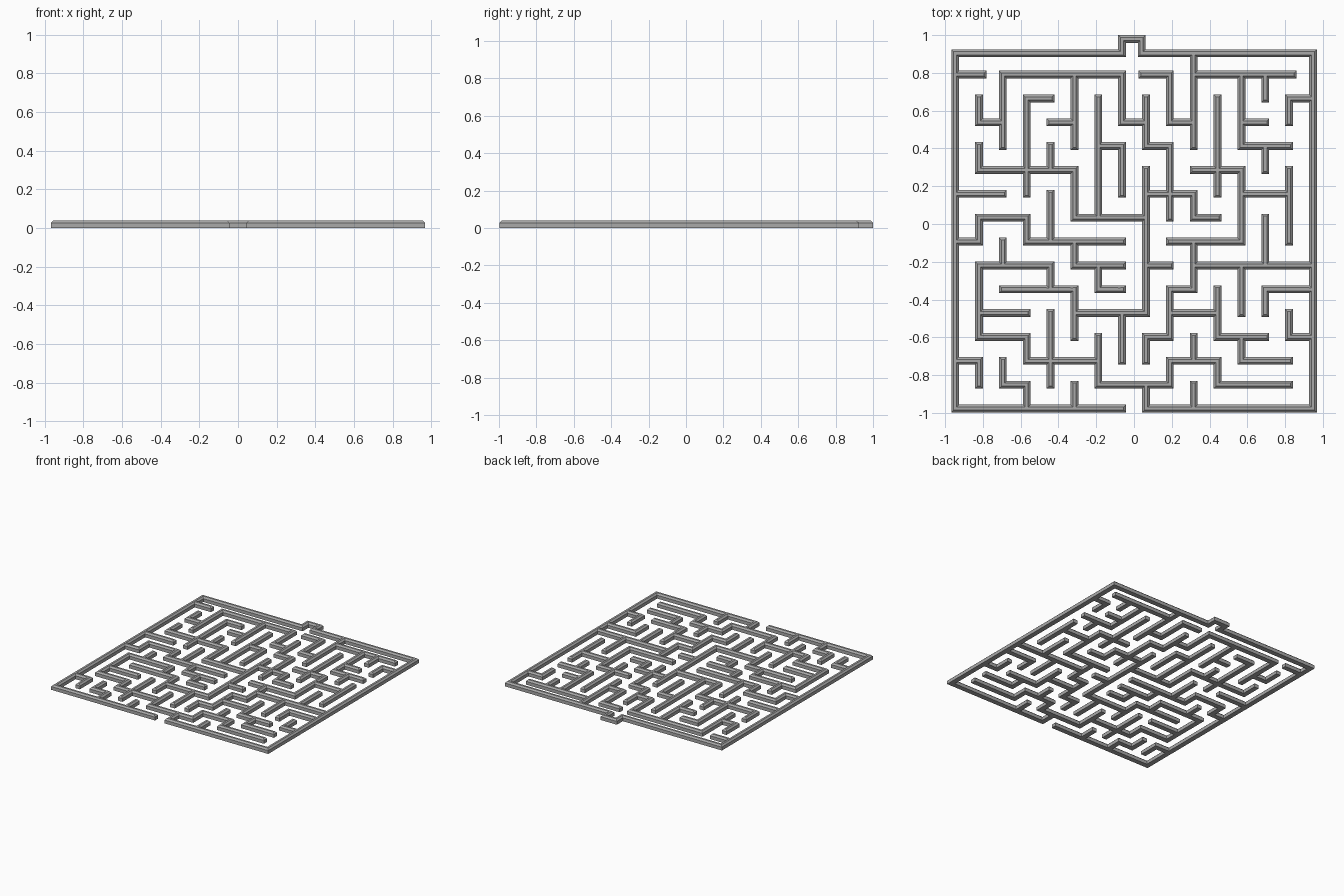
import bpy, bmesh
from mathutils import Vector

if "Cube" in bpy.data.objects:
    bpy.data.objects.remove(bpy.data.objects["Cube"])

PITCH = 0.1263
H, T = 0.0205, 0.008          # half width of the wall foot and of its flat top
Z1, Z2 = 0.027, 0.039         # start and end height of the chamfer
STEP = {"E": (1, 0), "N": (0, 1), "W": (-1, 0), "S": (0, -1)}
nodes, spans = set(), []


def pos(c, r):
    """Maze grid step to position; the top rows sit a little closer."""
    y = {15: 0.904, 16: 0.9795}.get(r, -0.977 + PITCH * r)
    return (-0.947 + PITCH * c, y)


def wall(c, r, moves):
    """Wall run from a grid point, walked by compass moves."""
    p = (round(c, 2), r)
    nodes.add(p)
    for m in moves.split():
        dx, dy = STEP[m[0]]
        d = float(m[1:])
        q = (round(p[0] + dx * d, 2), round(p[1] + dy * d, 2))
        nodes.add(q)
        spans.append((p, q))
        p = q


# Outer wall with the bay at the back and the doorway at the front
wall(7, 0, "W7 N15 E7 N1 E0.82 S1 E7.18 S15 W7")

# Back left walls
wall(0, 14, "E1.15")
wall(7, 14, "W5 S3")
wall(1, 13, "S1 E1")
wall(5, 14, "S3")
wall(4, 12, "E1")
wall(4, 13, "W1 S3 S1")
wall(7, 14, "S2 E1")
wall(6, 13, "S5")
wall(6, 11, "E1 S2")
wall(1, 11, "S1 E2 E2 S2 E3")
wall(4, 11, "S1")
wall(0, 9, "E2")

# Back right walls
wall(8, 13, "S2 E1 S2 S1")
wall(7.85, 14, "E1.15 S2 E1")
wall(10, 15, "S4")
wall(10, 14, "E4.15")
wall(11, 13, "S3 S1")
wall(10, 10, "E1 E1 S3")
wall(12, 14, "S3 E2")
wall(12, 12, "E1")
wall(13, 14, "S1")
wall(13, 11, "S1")
wall(15, 13, "W1 S1")
wall(12, 9, "E2")
wall(14, 10, "S3")

# Front left walls
wall(4, 9, "S2")
wall(0, 7, "E1 N1 E2 S1 E4")
wall(2, 7, "S1")
wall(1, 3, "N3 E3 S1")
wall(2, 5, "E3 S2")
wall(5, 7, "S1 E2")
wall(6, 6, "S1 E1")
wall(5, 4, "E3 N6")
wall(7, 4, "S2")
wall(1, 4, "E2")
wall(1, 3, "E2 S1 E1 E2")
wall(4, 4, "S2 S1")
wall(0, 2, "E1 S1")
wall(2, 2, "S1 E1 S1")
wall(5, 1, "S1")
wall(6, 3, "S2 E3")
wall(8, 1, "S1")

# Front right walls
wall(8, 9, "E1 E1 S1 E1")
wall(8, 6, "E1")
wall(9, 7, "E3")
wall(10, 7, "S2 W1 S2 W1 S1")
wall(10, 6, "E5")
wall(13, 8, "S2")
wall(12, 6, "S2")
wall(15, 5, "W2 S1")
wall(9, 4, "E2")
wall(11, 5, "S2 E2")
wall(12, 3, "S1 E2")
wall(14, 4, "S1 E1")
wall(10, 3, "S1")
wall(9, 1, "N1 E2 S1 E3")
wall(10, 1, "S1")

# Split every run at the junctions lying on it
links = set()
for a, b in spans:
    k = 0 if a[1] == b[1] else 1
    lo, hi = sorted((a[k], b[k]))
    on = sorted(n for n in nodes if n[1 - k] == a[1 - k] and lo <= n[k] <= hi)
    links.update(zip(on, on[1:]))

bm = bmesh.new()


def face(pts):
    """Roof face plus its copy on the floor."""
    bm.faces.new([bm.verts.new(p) for p in pts])
    bm.faces.new([bm.verts.new((p[0], p[1], 0)) for p in reversed(pts)])


# Junction pieces: flat centre, four sides, four mitred corners
opened = {n: set() for n in nodes}
for a, b in links:
    d = 0 if a[1] == b[1] else 1
    opened[a].add(d)
    opened[b].add(d + 2)
for n in nodes:
    x, y = pos(*n)
    for d, (ux, uy) in enumerate(STEP.values()):
        za = Z2 if d in opened[n] else Z1
        zb = Z2 if (d + 1) % 4 in opened[n] else Z1

        def at(p, q, z):
            return (x + p * ux - q * uy, y + p * uy + q * ux, z)
        if d == 0:
            face([at(-T, -T, Z2), at(T, -T, Z2), at(T, T, Z2), at(-T, T, Z2)])
        face([at(T, -T, Z2), at(H, -T, za), at(H, T, za), at(T, T, Z2)])
        face([at(T, T, Z2), at(H, T, za), at(H, H, Z1)])
        face([at(T, T, Z2), at(H, H, Z1), at(T, H, zb)])

# Straight pieces between junctions
prof = [(-H, Z1), (-T, Z2), (T, Z2), (H, Z1)]
for a, b in links:
    pa, pb = Vector(pos(*a)), Vector(pos(*b))
    u = (pb - pa).normalized()
    w = Vector((-u.y, u.x))
    pa, pb = pa + u * H, pb - u * H
    for (s, zs), (e, ze) in zip(prof, prof[1:]):
        face([(*(pa + w * s), zs), (*(pb + w * s), zs),
              (*(pb + w * e), ze), (*(pa + w * e), ze)])
bmesh.ops.remove_doubles(bm, verts=bm.verts[:], dist=0.0005)

# Upright sides, dropped from the roof outline to the floor
rim = [e for e in bm.edges if e.is_boundary and min(v.co.z for v in e.verts) > 0.01]
for v in bmesh.ops.extrude_edge_only(bm, edges=rim)["geom"]:
    if isinstance(v, bmesh.types.BMVert):
        v.co.z = 0
bmesh.ops.remove_doubles(bm, verts=bm.verts[:], dist=0.0005)
bmesh.ops.recalc_face_normals(bm, faces=bm.faces[:])

mesh = bpy.data.meshes.new("maze_walls")
bm.to_mesh(mesh)
bm.free()
grey = bpy.data.materials.new("stone grey")
grey.diffuse_color = (0.4, 0.4, 0.4, 1)
grey.use_nodes = True
grey.node_tree.nodes["Principled BSDF"].inputs["Base Color"].default_value = grey.diffuse_color
mesh.materials.append(grey)
walls = bpy.data.objects.new("maze_walls", mesh)
bpy.context.collection.objects.link(walls)
